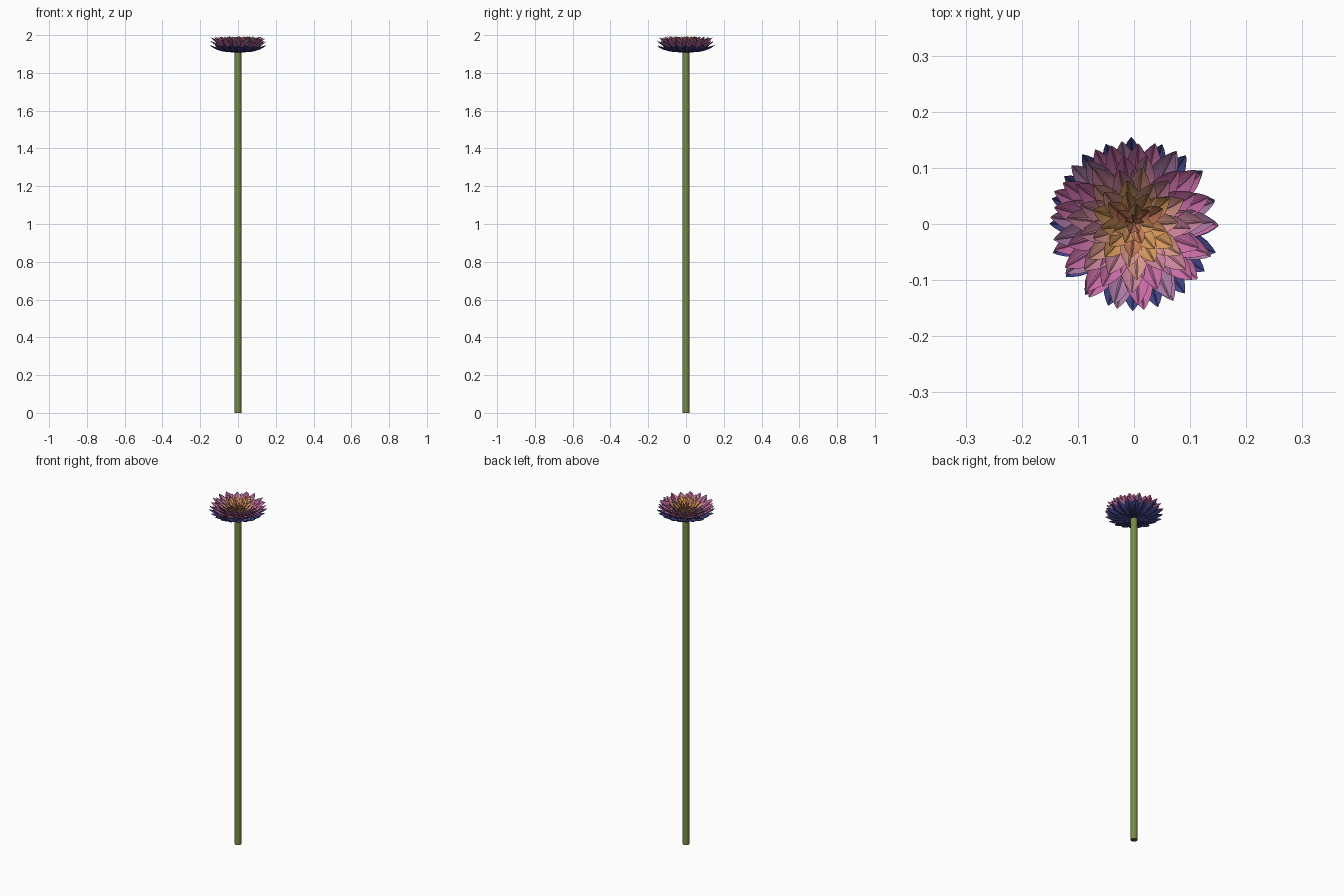
import bpy, bmesh, math, random
from mathutils import Matrix, Vector

if "Cube" in bpy.data.objects:
    bpy.data.objects.remove(bpy.data.objects["Cube"])

random.seed(4)

def srgb(r, g, b):
    f = lambda c: c / 12.92 if c <= 0.04045 else ((c + 0.055) / 1.055) ** 2.4
    return (f(r), f(g), f(b), 1.0)

def mat(name, *rgb):
    m = bpy.data.materials.new(name)
    m.diffuse_color = srgb(*rgb)
    m.use_nodes = True
    m.node_tree.nodes["Principled BSDF"].inputs["Base Color"].default_value = m.diffuse_color
    return m

GREEN = mat("stem green", 0.47, 0.55, 0.27)
BROWN = mat("cut end brown", 0.42, 0.30, 0.22)
BLUE = mat("outer petal blue", 0.27, 0.28, 0.56)
MAUVE = mat("petal mauve", 0.68, 0.48, 0.66)
PINK = mat("petal pink", 0.80, 0.43, 0.66)
ROSE = mat("petal rose", 0.82, 0.53, 0.63)
PEACH = mat("petal peach", 0.87, 0.60, 0.55)
ORANGE = mat("petal orange", 0.87, 0.62, 0.38)
CORAL = mat("petal coral", 0.82, 0.50, 0.36)

def finish(name, bm, mats, angle=35):
    me = bpy.data.meshes.new(name)
    bm.to_mesh(me)
    bm.free()
    for m in mats:
        me.materials.append(m)
    ob = bpy.data.objects.new(name, me)
    bpy.context.collection.objects.link(ob)
    bpy.ops.object.select_all(action='DESELECT')
    ob.select_set(True)
    bpy.context.view_layer.objects.active = ob
    bpy.ops.object.shade_smooth_by_angle(angle=math.radians(angle))
    return ob

# Stem: tall thin rod with a brown cut end
bm = bmesh.new()
bmesh.ops.create_cone(bm, cap_ends=True, segments=16, radius1=0.0175, radius2=0.0175,
                      depth=1.92, matrix=Matrix.Translation((0, 0, 0.96)))
for f in bm.faces:
    f.material_index = 1 if f.normal.z < -0.9 else 0
finish("stem", bm, [GREEN, BROWN])

# Petal outline: (distance along petal, share of half width)
OUTLINE = [(0, .25), (.2, .55), (.4, .87), (.6, 1), (.75, .92), (.88, .62), (.96, .28), (1, .03)]
# Cross-section: (sideways, lift), cupped edges with a raised middle rib
SECTION = [(-1, .35), (-.55, .08), (-.13, -.02), (0, .06), (.13, -.02), (.55, .08), (1, .35)]

def add_petal(bm, angle, r0, z0, r1, z1, half, power, mi):
    rot = Matrix.Rotation(angle, 4, 'Z')
    rows = []
    for t, w in OUTLINE:
        r = r0 + (r1 - r0) * t
        z = z0 + (z1 - z0) * t ** power
        slope = math.atan2((z1 - z0) * power * max(t, .01) ** (power - 1), r1 - r0)
        row = []
        for s, l in SECTION:
            lift = l * w * half
            p = Vector((r - math.sin(slope) * lift, s * w * half, z + math.cos(slope) * lift))
            row.append(bm.verts.new(rot @ p))
        rows.append(row)
    for a, b in zip(rows, rows[1:]):
        for i in range(len(SECTION) - 1):
            bm.faces.new((a[i], b[i], b[i + 1], a[i + 1])).material_index = mi

# Petal rings: name, count, base r, base z, tip r, tip z, half width, bend, colours
RINGS = [
    ("outer_blue_petals", 20, .008, 1.909, .156, 1.945, .023, 3.0, [BLUE]),
    ("lower_mauve_petals", 18, .008, 1.914, .154, 1.968, .024, 2.2, [MAUVE, PINK]),
    ("pink_petals", 17, .008, 1.918, .147, 1.985, .024, 1.9, [PINK, MAUVE, PINK]),
    ("upper_pink_petals", 15, .008, 1.921, .125, 1.990, .023, 1.8, [PINK, ROSE]),
    ("peach_petals", 13, .007, 1.924, .102, 1.991, .021, 1.7, [ROSE, PEACH]),
    ("orange_petals", 11, .006, 1.926, .080, 1.990, .019, 1.6, [ORANGE, PEACH]),
    ("inner_orange_petals", 9, .005, 1.928, .060, 1.989, .016, 1.5, [ORANGE, CORAL, ORANGE]),
    ("centre_petals", 7, .004, 1.930, .038, 1.986, .012, 1.4, [ORANGE, CORAL]),
    ("heart_petals", 5, .002, 1.930, .018, 1.980, .008, 1.3, [CORAL]),
]
for k, (name, n, r0, z0, r1, z1, half, power, mats) in enumerate(RINGS):
    bm = bmesh.new()
    for i in range(n):
        a = 2 * math.pi * (i + random.uniform(-.12, .12)) / n + k * 2.4
        j = random.uniform(.96, 1.0)
        dz = random.uniform(-.003, .004)
        add_petal(bm, a, r0, z0, r1 * j, z1 + dz, half, power, i % len(mats))
    finish(name, bm, mats, 30)
